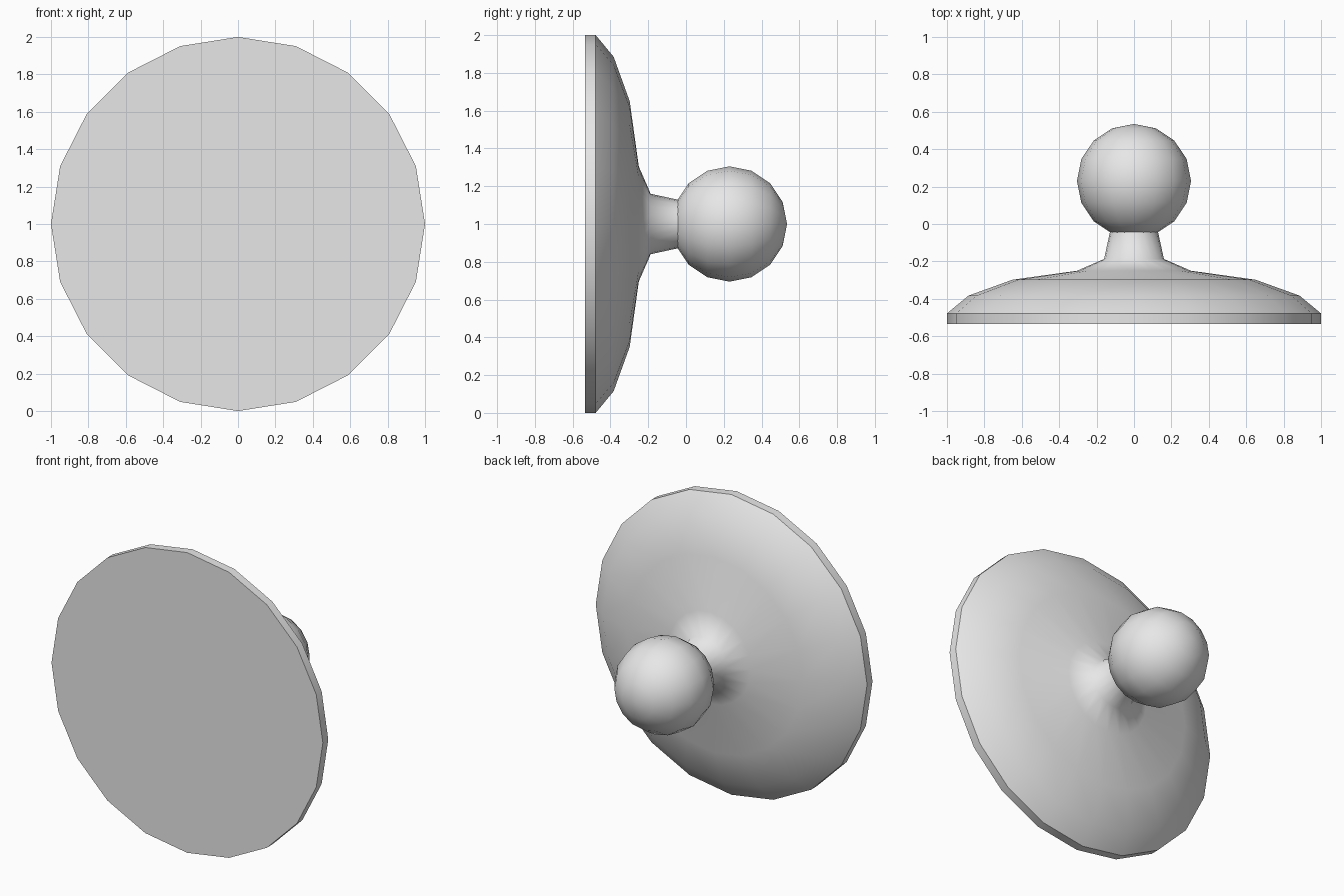
import bpy, bmesh
from math import pi, sin, cos
from mathutils import Matrix

old = bpy.data.objects.get("Cube")
if old:
    bpy.data.objects.remove(old, do_unlink=True)

grey = bpy.data.materials.new("light_grey")
grey.use_nodes = True
colour = (0.8, 0.8, 0.8, 1)
grey.diffuse_color = colour
grey.node_tree.nodes["Principled BSDF"].inputs["Base Color"].default_value = colour


def add_object(name, bm):
    """Turn a bmesh into a smooth-shaded grey object, keeping marked sharp edges."""
    bmesh.ops.recalc_face_normals(bm, faces=bm.faces)
    for face in bm.faces:
        face.smooth = True
    mesh = bpy.data.meshes.new(name)
    bm.to_mesh(mesh)
    bm.free()
    mesh.materials.append(grey)
    obj = bpy.data.objects.new(name, mesh)
    bpy.context.collection.objects.link(obj)
    return obj


def lathe(name, profile, sides, sharp_rings):
    """Revolve (radius, y) points about the y axis through z = 1, capping both ends."""
    bm = bmesh.new()
    angles = [2 * pi * i / sides for i in range(sides)]
    rings = [[bm.verts.new((r * cos(a), y, 1 + r * sin(a))) for a in angles]
             for r, y in profile]
    for low, high in zip(rings, rings[1:]):
        for i in range(sides):
            j = (i + 1) % sides
            bm.faces.new((low[i], low[j], high[j], high[i]))
    for end in (rings[0], rings[-1]):
        bm.faces.new(end)
    for k in sharp_rings:
        for i in range(sides):
            bm.edges.get((rings[k][i], rings[k][(i + 1) % sides])).smooth = False
    return add_object(name, bm)


# Domed disc with a flat front and rim, flowing into the neck at the back
lathe("disc_and_neck",
      [(1, -0.535), (1, -0.478), (0.885, -0.383), (0.65, -0.298),
       (0.305, -0.25), (0.16, -0.187), (0.128, -0.04), (0.124, -0.02)],
      20, (0, 1, 7))

# Ball on the end of the neck
bm = bmesh.new()
bmesh.ops.create_uvsphere(
    bm, u_segments=16, v_segments=8, radius=0.305,
    matrix=Matrix.Translation((0, 0.23, 1)) @ Matrix.Rotation(pi / 2, 4, 'X'))
add_object("ball", bm)
